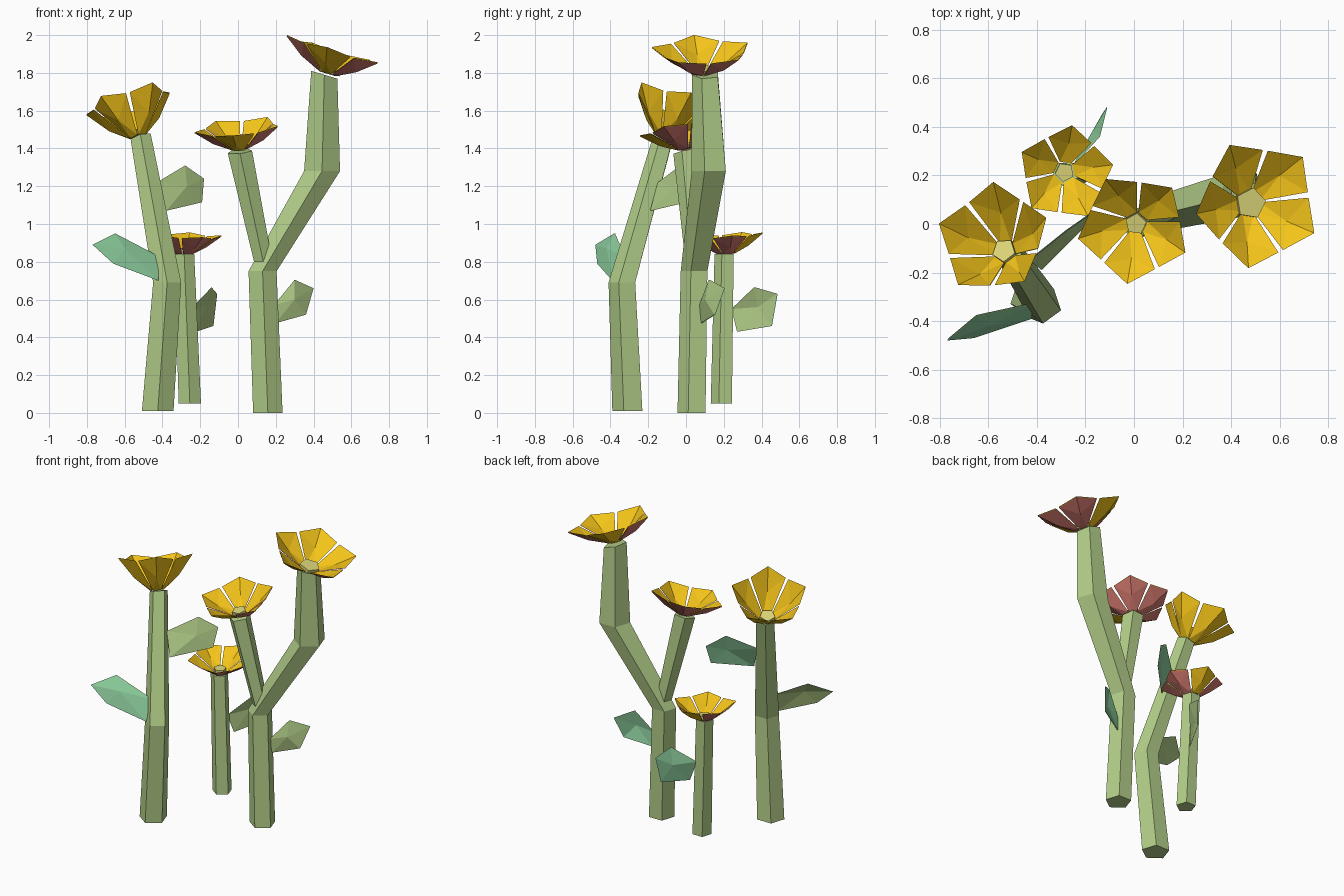
import bpy
from math import sin, cos, radians, pi
from mathutils import Vector

if "Cube" in bpy.data.objects:
    bpy.data.objects.remove(bpy.data.objects["Cube"])


def material(name, *rgb):
    m = bpy.data.materials.new(name)
    m.diffuse_color = (*rgb, 1)
    m.use_nodes = True
    m.node_tree.nodes["Principled BSDF"].inputs["Base Color"].default_value = m.diffuse_color
    return m


GREEN = material("stem_green", 0.45, 0.62, 0.25)
MINT = material("leaf_mint", 0.26, 0.6, 0.33)
YELLOW = material("petal_yellow", 0.9, 0.55, 0.01)
RED = material("petal_red", 0.65, 0.19, 0.16)
CENTRE = material("flower_centre", 0.72, 0.67, 0.19)
UP = Vector((0, 0, 1))


def build(name, verts, faces, mats, indices=None):
    me = bpy.data.meshes.new(name)
    me.from_pydata([tuple(v) for v in verts], [], faces)
    for m in mats:
        me.materials.append(m)
    if indices:
        for p, i in zip(me.polygons, indices):
            p.material_index = i
    ob = bpy.data.objects.new(name, me)
    bpy.context.collection.objects.link(ob)
    return ob


def stem(name, path, top_axis=UP):
    """Five-sided tapering tube through (x, y, z, radius) points."""
    verts, faces, n = [], [], len(path)
    for k, (x, y, z, r) in enumerate(path):
        axis = Vector(top_axis) if k == n - 1 else UP
        rot = UP.rotation_difference(axis)
        for i in range(5):
            a = -pi / 2 + 2 * pi * i / 5
            verts.append(Vector((x, y, z)) + rot @ Vector((r * cos(a), r * sin(a), 0)))
    for k in range(n - 1):
        for i in range(5):
            j = (i + 1) % 5
            faces.append((5 * k + i, 5 * k + j, 5 * k + 5 + j, 5 * k + 5 + i))
    faces += [(4, 3, 2, 1, 0), tuple(range(5 * n - 5, 5 * n))]
    build(name, verts, faces, [GREEN])


def two_sided(verts, faces, back):
    """Add a second skin, moved by the vector back and facing the other way."""
    n = len(verts)
    return (verts + [v + back for v in verts],
            faces + [tuple(i + n for i in reversed(f)) for f in faces])


def flower(name, centre, axis, r, rise, start, red, disc):
    """Five folded petals round a small five-sided centre."""
    centre, axis = Vector(centre), Vector(axis).normalized()
    rot = UP.rotation_difference(axis)

    def at(deg, rad, z):
        a = radians(deg)
        return centre + rot @ Vector((rad * cos(a), rad * sin(a), z))

    verts, faces, idx = [], [], []
    for k in range(5):
        d = start + 72 * k
        petal = [at(d - 32, 0.045, 0), at(d - 33, 0.82 * r, 0.9 * rise), at(d, r, rise),
                 at(d + 33, 0.82 * r, 0.9 * rise), at(d + 32, 0.045, 0),
                 at(d, 0.6 * r, 0.4 * rise)]
        fan = [(i, (i + 1) % 5, 5) for i in range(5)]
        pv, pf = two_sided(petal, fan, axis * -0.005)
        o = len(verts)
        verts += pv
        faces += [tuple(i + o for i in f) for f in pf]
        idx += [0] * 5 + [1 if k in red else 0] * 5
    build(name + "_petals", verts, faces, [YELLOW, RED], idx)
    ring = [at(start + 36 + 72 * k, disc, z) for z in (0, 0.025) for k in range(5)]
    sides = [(i, (i + 1) % 5, (i + 1) % 5 + 5, i + 5) for i in range(5)]
    build(name + "_centre", ring, sides + [(4, 3, 2, 1, 0), (5, 6, 7, 8, 9)], [CENTRE])


def leaf(name, pts, front, back):
    """Folded leaf: root top, upper corner, tip, lower corner, root bottom, midrib."""
    fan = [((i + 1) % 5, i, 5) for i in range(5)]
    v, f = two_sided([Vector(p) for p in pts], fan, Vector((0, 0.005, 0)))
    build(name, v, f, [front, back], [0] * 5 + [1] * 5)


# Stems
AX_LEFT, AX_MID = (-0.28, 0.3, 1), (-0.1, -0.2, 1)
AX_TALL, AX_LOW = (0.3, 0, 1), (0.04, -0.06, 1)
stem("tall_stem", [(0.158, 0.037, 0, 0.082), (0.13, 0.05, 0.75, 0.078),
                   (0.445, 0.13, 1.28, 0.1), (0.457, 0.107, 1.79, 0.076)], AX_TALL)
stem("side_branch", [(0.14, 0.05, 0.77, 0.05), (0.01, 0.0, 1.385, 0.068)], AX_MID)
stem("left_stem", [(-0.425, -0.302, 0.01, 0.088), (-0.375, -0.332, 0.69, 0.078),
                   (-0.515, -0.115, 1.46, 0.058)], AX_LEFT)
stem("short_stem", [(-0.255, 0.193, 0.05, 0.062), (-0.285, 0.207, 0.84, 0.056)])

# Flowers
flower("tall_flower", (0.475, 0.085, 1.8), AX_TALL, 0.27, 0.13, -27, {0, 1, 3}, 0.065)
flower("middle_flower", (0.01, 0.005, 1.4), AX_MID, 0.235, 0.12, 47, {0, 1, 2, 4}, 0.045)
flower("left_flower", (-0.53, -0.115, 1.465), AX_LEFT, 0.24, 0.21, -53, set(), 0.05)
flower("short_flower", (-0.287, 0.215, 0.845), AX_LOW, 0.2, 0.1, 10, {0, 2, 3, 4}, 0.04)

# Leaves
leaf("left_stem_low_leaf", [(-0.42, -0.33, 0.83), (-0.65, -0.38, 0.95), (-0.77, -0.48, 0.89),
     (-0.66, -0.47, 0.79), (-0.42, -0.39, 0.7), (-0.6, -0.42, 0.87)], MINT, GREEN)
leaf("left_stem_high_leaf", [(-0.43, -0.15, 1.22), (-0.28, -0.03, 1.31), (-0.18, 0.04, 1.24),
     (-0.19, 0.0, 1.115), (-0.38, -0.19, 1.07), (-0.27, -0.06, 1.2)], GREEN, MINT)
leaf("tall_stem_leaf", [(0.19, 0.07, 0.57), (0.3, 0.12, 0.705), (0.4, 0.2, 0.66),
     (0.36, 0.15, 0.52), (0.2, 0.08, 0.475), (0.3, 0.1, 0.6)], GREEN, MINT)
leaf("short_stem_leaf", [(-0.25, 0.24, 0.55), (-0.14, 0.36, 0.665), (-0.11, 0.48, 0.63),
     (-0.13, 0.45, 0.46), (-0.22, 0.27, 0.43), (-0.17, 0.38, 0.56)], GREEN, MINT)
